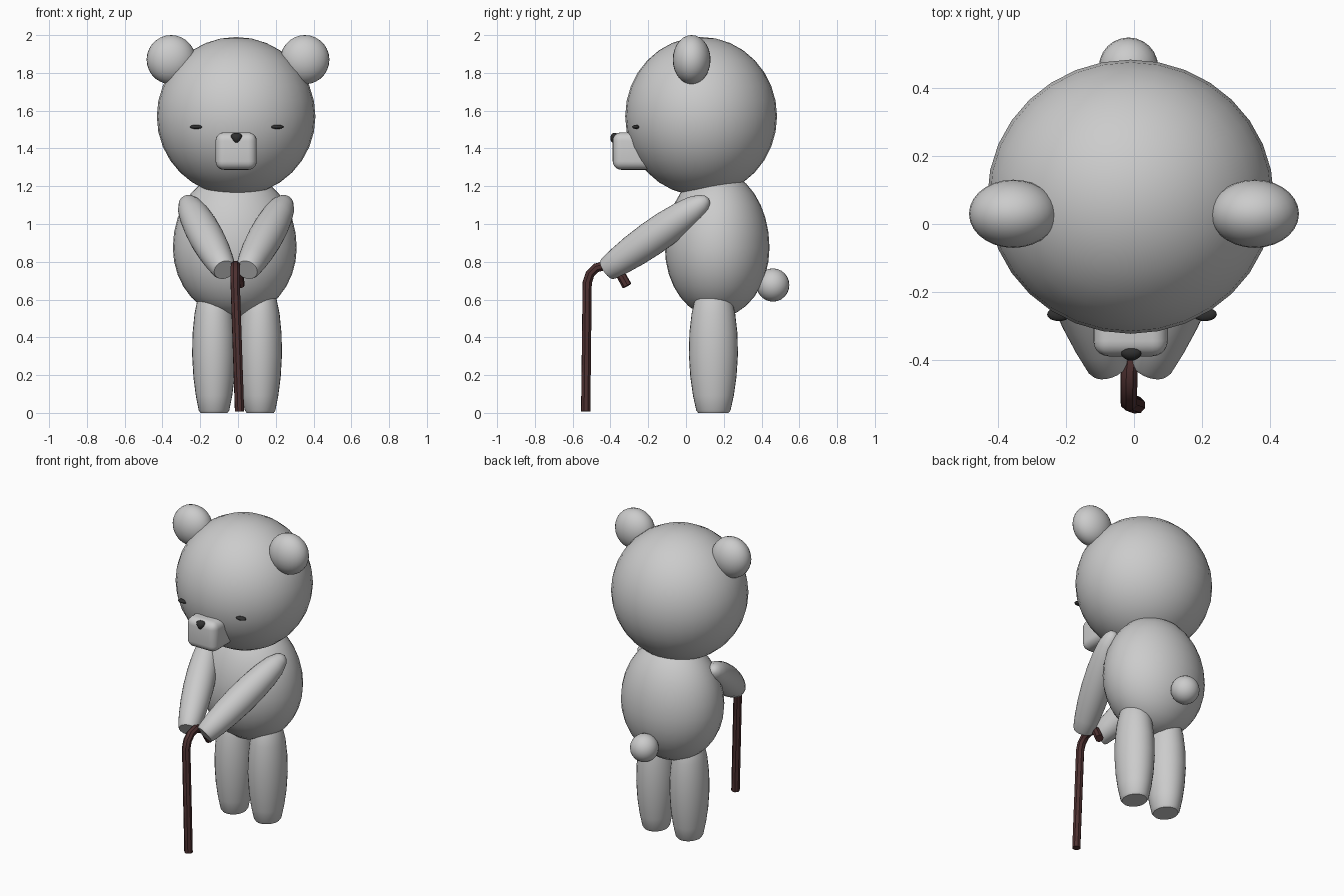
import bpy, bmesh, math
from mathutils import Vector, Matrix

if "Cube" in bpy.data.objects:
    bpy.data.objects.remove(bpy.data.objects["Cube"])


def material(name, rgb):
    m = bpy.data.materials.new(name)
    m.diffuse_color = (*rgb, 1)
    m.use_nodes = True
    m.node_tree.nodes["Principled BSDF"].inputs["Base Color"].default_value = m.diffuse_color
    return m


BLACK = material("black", (0.03, 0.03, 0.03))
BROWN = material("brown", (0.075, 0.03, 0.03))


def add_mesh(name, bm, mat=None, smooth=True):
    bmesh.ops.recalc_face_normals(bm, faces=bm.faces[:])
    for f in bm.faces:
        f.smooth = smooth
    me = bpy.data.meshes.new(name)
    bm.to_mesh(me)
    bm.free()
    ob = bpy.data.objects.new(name, me)
    bpy.context.collection.objects.link(ob)
    if mat:
        me.materials.append(mat)
    return ob


def sharpen(ob, angle):
    bpy.ops.object.select_all(action='DESELECT')
    ob.select_set(True)
    bpy.context.view_layer.objects.active = ob
    bpy.ops.object.shade_smooth_by_angle(angle=math.radians(angle))


def ellipsoid(name, centre, radii, mat=None, seg=32, shape=None):
    bm = bmesh.new()
    bmesh.ops.create_uvsphere(bm, u_segments=seg, v_segments=seg // 2, radius=1)
    for v in bm.verts:
        if shape:
            shape(v.co)
        v.co = Vector(centre) + Vector(a * b for a, b in zip(v.co, radii))
    return add_mesh(name, bm, mat)


def limb(name, start, end, rx, ry):
    # Lathed limb: flat paw at the start, rounded tip at the end
    profile = [(0.62, 0), (0.7, 0.02), (0.83, 0.13), (0.94, 0.27), (1, 0.44), (0.98, 0.6),
               (0.89, 0.75), (0.74, 0.87), (0.5, 0.95), (0.27, 0.985)]
    a, b = Vector(start), Vector(end)
    axis = b - a
    place = Matrix.Translation(a) @ axis.to_track_quat('Z', 'Y').to_matrix().to_4x4()
    bm = bmesh.new()
    n = 28
    rings = []
    for r, t in profile:
        rings.append([bm.verts.new(place @ Vector((
            rx * r * math.cos(2 * math.pi * i / n),
            ry * r * math.sin(2 * math.pi * i / n), t * axis.length))) for i in range(n)])
    for lo, hi in zip(rings, rings[1:]):
        for i in range(n):
            j = (i + 1) % n
            bm.faces.new((lo[i], lo[j], hi[j], hi[i]))
    bm.faces.new(rings[0])
    tip = bm.verts.new(b)
    for i in range(n):
        bm.faces.new((rings[-1][i], rings[-1][(i + 1) % n], tip))
    sharpen(add_mesh(name, bm), 40)


def pear(co):
    if co.z > 0:
        co.z *= 1.1


def wedge(co):
    co.x *= 0.75 + 0.35 * co.z


# Head, torso and tail
ellipsoid("head", (-0.01, 0.08, 1.57), (0.42, 0.402, 0.42))
ellipsoid("torso", (-0.017, 0.165, 0.875), (0.328, 0.277, 0.37), shape=pear)
ellipsoid("tail", (-0.016, 0.46, 0.677), (0.087, 0.087, 0.088), seg=24)

# Muzzle and nose
bm = bmesh.new()
bmesh.ops.create_cube(bm, size=1)
for v in bm.verts:
    v.co = Vector((v.co.x * 0.218 - 0.01, v.co.y * 0.25 - 0.263, v.co.z * 0.198 + 1.386))
bmesh.ops.bevel(bm, geom=bm.edges[:], offset=0.045, segments=5, profile=0.5, affect='EDGES')
add_mesh("muzzle", bm)
ellipsoid("nose", (-0.008, -0.377, 1.455), (0.037, 0.024, 0.028), BLACK, 20, wedge)

# Paired parts
for side, s in (("left", 1), ("right", -1)):
    ellipsoid(side + "_ear", (s * 0.354, 0.03, 1.87), (0.13, 0.1, 0.13), seg=28)
    ellipsoid(side + "_eye", (s * 0.214 - 0.006, -0.265, 1.514), (0.035, 0.02, 0.011), BLACK, 16)
    limb(side + "_leg", (s * 0.122 - 0.005, 0.145, 0), (s * 0.122 - 0.005, 0.145, 0.7), 0.116, 0.13)
    limb(side + "_arm", (s * 0.06 - 0.012, -0.42, 0.757), (s * 0.27 - 0.01, 0.12, 1.135), 0.092, 0.092)

# Walking stick with hooked handle
cu = bpy.data.curves.new("walking_stick", 'CURVE')
cu.dimensions = '3D'
cu.bevel_depth = 0.026
cu.bevel_resolution = 2
cu.use_fill_caps = True
path = [(0.008, -0.531, 0.008), (-0.015, -0.523, 0.69), (-0.015, -0.508, 0.735),
        (-0.015, -0.475, 0.768), (-0.014, -0.43, 0.78), (-0.008, -0.385, 0.77),
        (0.002, -0.35, 0.74), (0.01, -0.312, 0.672)]
sp = cu.splines.new('POLY')
sp.points.add(len(path) - 1)
for p, co in zip(sp.points, path):
    p.co = (*co, 1)
cu.materials.append(BROWN)
stick = bpy.data.objects.new("walking_stick", cu)
bpy.context.collection.objects.link(stick)
bpy.ops.object.select_all(action='DESELECT')
stick.select_set(True)
bpy.context.view_layer.objects.active = stick
bpy.ops.object.convert(target='MESH')
sharpen(bpy.context.view_layer.objects.active, 30)
